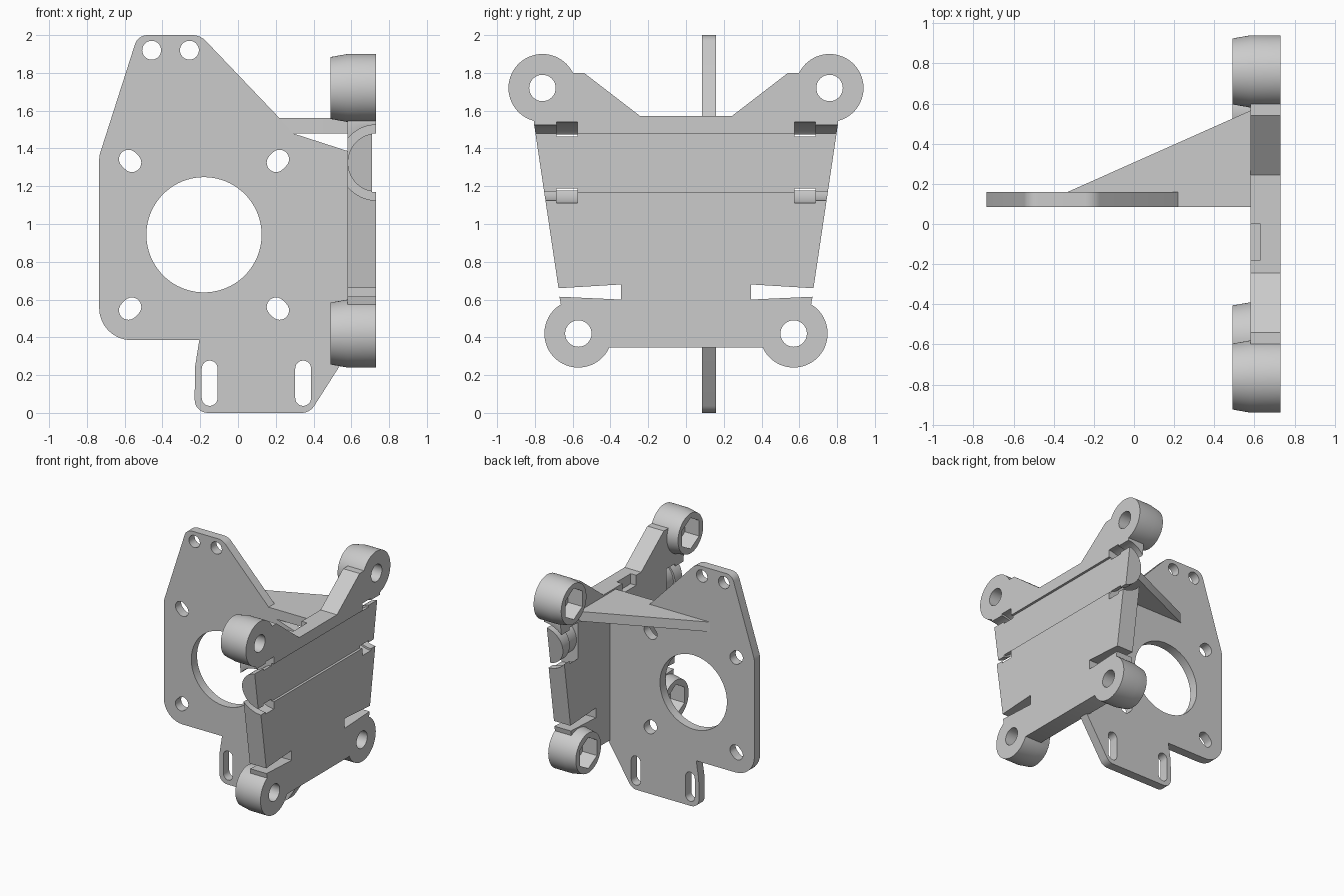
import bpy
import bmesh
from math import cos, sin, pi, radians, tan
from mathutils import Vector

cube = bpy.data.objects.get("Cube")
if cube:
    bpy.data.objects.remove(cube, do_unlink=True)

grey = bpy.data.materials.new("light grey plastic")
grey.use_nodes = True
colour = (0.6, 0.6, 0.6, 1)
grey.diffuse_color = colour
grey.node_tree.nodes["Principled BSDF"].inputs["Base Color"].default_value = colour

# Maps a 2D profile point and a depth to 3D, by extrusion axis
PLACE = {
    "x": lambda p, d: (d, p[0], p[1]),
    "y": lambda p, d: (p[0], d, p[1]),
    "z": lambda p, d: (p[0], p[1], d),
}


def loft(name, axis, sections):
    """Solid through (depth, profile) sections with equal point counts."""
    bm = bmesh.new()
    rings = [[bm.verts.new(PLACE[axis](p, d)) for p in prof] for d, prof in sections]
    n = len(rings[0])
    bm.faces.new(rings[0])
    bm.faces.new(rings[-1])
    for a, b in zip(rings, rings[1:]):
        for i in range(n):
            j = (i + 1) % n
            bm.faces.new((a[i], a[j], b[j], b[i]))
    bmesh.ops.recalc_face_normals(bm, faces=bm.faces)
    mesh = bpy.data.meshes.new(name)
    bm.to_mesh(mesh)
    bm.free()
    mesh.materials.append(grey)
    obj = bpy.data.objects.new(name, mesh)
    bpy.context.collection.objects.link(obj)
    return obj


def prism(name, axis, profile, a, b):
    return loft(name, axis, [(a, profile), (b, profile)])


def arc(cx, cy, r, start, end, n):
    return [(cx + r * cos(radians(start + (end - start) * i / n)),
             cy + r * sin(radians(start + (end - start) * i / n))) for i in range(n + 1)]


def circle(cx, cy, r, n=48, turn=0):
    return arc(cx, cy, r, turn, turn + 360, n)[:-1]


def slot(cx, cy, r, half, angle):
    """Rounded slot, stretched by half each way along angle."""
    dx, dy = half * cos(radians(angle)), half * sin(radians(angle))
    return (arc(cx + dx, cy + dy, r, angle - 90, angle + 90, 12)
            + arc(cx - dx, cy - dy, r, angle + 90, angle + 270, 12))


def rounded(points):
    """Outline from (x, y, radius) corners."""
    out = []
    for i, (x, y, r) in enumerate(points):
        p = Vector((x, y))
        if not r:
            out.append((x, y))
            continue
        u = (Vector(points[i - 1][:2]) - p).normalized()
        v = (Vector(points[(i + 1) % len(points)][:2]) - p).normalized()
        half = u.angle(v) / 2
        centre = p + (u + v).normalized() * r / sin(half)
        first = p + u * r / tan(half) - centre
        last = p + v * r / tan(half) - centre
        sweep = first.angle_signed(last)
        for k in range(9):
            a = -sweep * k / 8
            out.append((centre.x + first.x * cos(a) - first.y * sin(a),
                        centre.y + first.x * sin(a) + first.y * cos(a)))
    return out


def combine(target, tools, operation):
    bpy.context.view_layer.objects.active = target
    for tool in tools:
        mod = target.modifiers.new("cut", "BOOLEAN")
        mod.operation = operation
        mod.solver = "EXACT"
        mod.object = tool
        bpy.ops.object.modifier_apply(modifier=mod.name)
        bpy.data.objects.remove(tool, do_unlink=True)


# Motor plate
outline = rounded([
    (-0.53, 2.0, 0.07), (-0.2, 2.0, 0.1), (0.22, 1.56, 0), (0.29, 1.48, 0),
    (0.6, 1.38, 0), (0.6, 0.345, 0), (0.38, 0, 0.08), (-0.23, 0, 0.07),
    (-0.228, 0.24, 0), (-0.205, 0.385, 0), (-0.735, 0.385, 0.17), (-0.735, 1.36, 0.15)])
motor_plate = prism("motor_plate", "y", outline, 0.085, 0.16)

cx, cz = -0.18, 0.943
holes = [circle(cx, cz, 0.305, 80)]
for sx in (-1, 1):
    for sz in (-1, 1):
        holes.append(slot(cx + sx * 0.391, cz + sz * 0.391, 0.05, 0.013, 45 * sx * sz))
holes += [circle(x, 1.92, 0.05, 32) for x in (-0.457, -0.257)]
holes += [slot(x, 0.157, 0.042, 0.078, 90) for x in (-0.15, 0.345)]
combine(motor_plate, [prism("cutter", "y", h, 0, 0.3) for h in holes], "DIFFERENCE")

# Triangular gusset joining both plates
gusset = prism("gusset", "z",
               [(-0.33, 0.1), (-0.33, 0.16), (0.58, 0.565), (0.6, 0.565), (0.6, 0.085), (0.25, 0.085)],
               1.48, 1.56)

# Carriage plate: one half of the outline, mirrored
half = [(0.245, 1.573), (0.54, 1.8), (0.6, 1.8), (0.755, 1.72), (0.806, 1.54),
        (0.675, 0.66), (0.345, 0.68), (0.345, 0.6), (0.67, 0.615), (0.66, 0.56),
        (0.57, 0.42), (0.4, 0.345)]
carriage_plate = prism("carriage_plate", "x",
                       half + [(-y, z) for y, z in reversed(half)], 0.58, 0.73)

# Screw bosses with through holes and hexagonal nut pockets
centres = [(s * y, z) for s in (-1, 1) for y, z in ((0.76, 1.72), (0.57, 0.42))]
bosses, cutters = [], []
for y, z in centres:
    rim, body = circle(y, z, 0.164, 64), circle(y, z, 0.18, 64)
    bosses.append(loft("boss", "x", [(0.49, rim), (0.58, body), (0.73, body)]))
    cutters.append(prism("cutter", "x", circle(y, z, 0.07, 32), 0.4, 0.8))
    cutters.append(prism("cutter", "x", circle(y, z, 0.128, 6, 30), 0.4, 0.62))
combine(carriage_plate, bosses, "UNION")

# Curved strap channels near both ends, wider in the inner band
bx, bz = 0.735, 1.325
for s in (-1, 1):
    for inner, outer, a, b in ((0.14, 0.215, 0.575, 0.685), (0.155, 0.2, 0.67, 0.9)):
        ring = arc(bx, bz, outer, 80, 280, 40) + arc(bx, bz, inner, 280, 80, 40)
        cutters.append(prism("cutter", "y", ring, s * a, s * b))

# Shallow bearing recess across the outer face, and a notch in the top edge
cutters.append(prism("cutter", "y", [(0.71, 1.17), (0.8, 1.17), (0.8, 1.48), (0.71, 1.48)], -1, 1))
cutters.append(prism("cutter", "z", [(0.5, -0.18), (0.63, -0.18), (0.63, 0), (0.5, 0)], 1.49, 1.7))
combine(carriage_plate, cutters, "DIFFERENCE")

# Smooth round walls, crisp edges
bpy.ops.object.select_all(action="DESELECT")
for obj in (motor_plate, gusset, carriage_plate):
    obj.select_set(True)
bpy.context.view_layer.objects.active = carriage_plate
bpy.ops.object.shade_smooth_by_angle(angle=radians(25))
